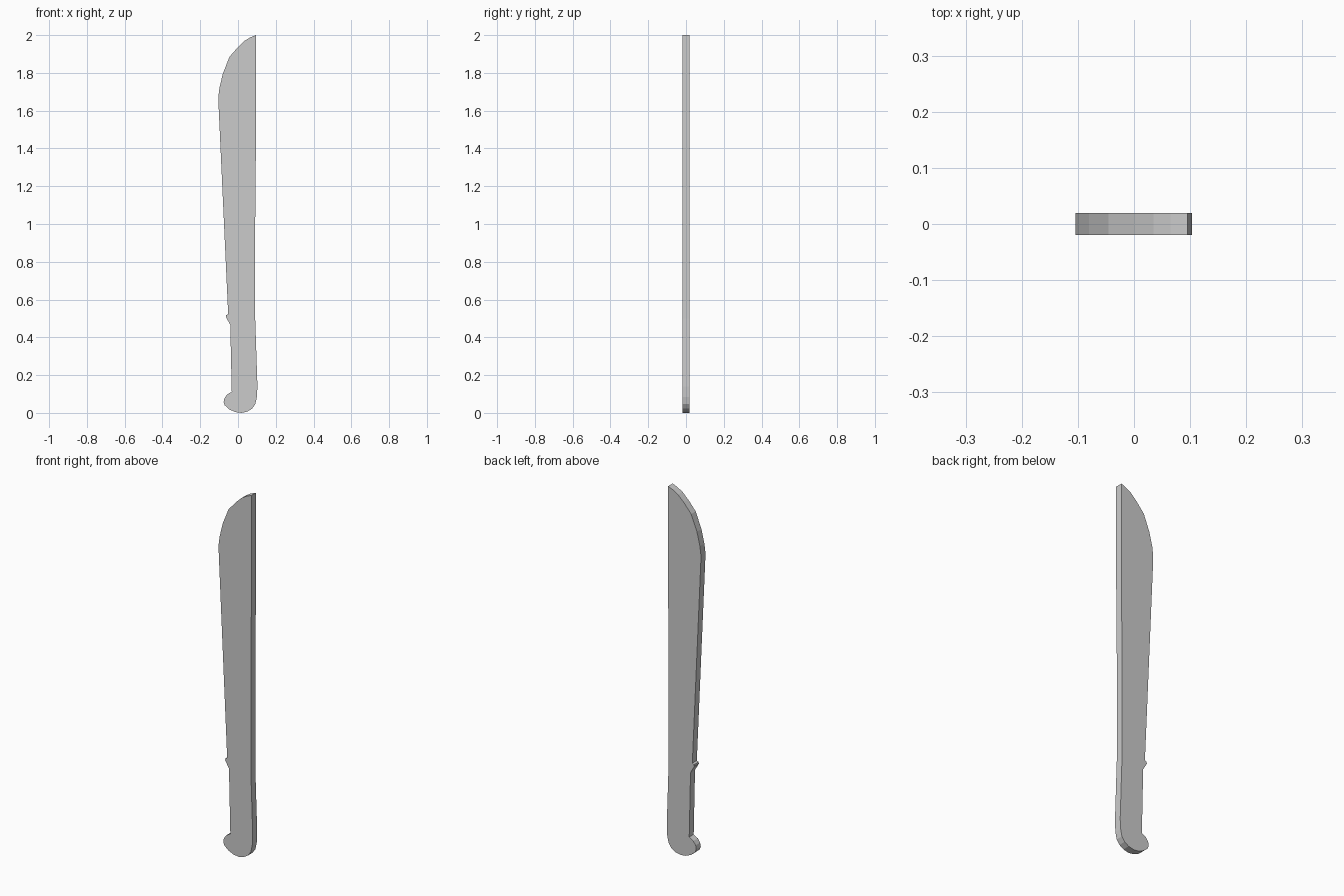
import bpy
import bmesh

if "Cube" in bpy.data.objects:
    bpy.data.objects.remove(bpy.data.objects["Cube"])

HALF_THICKNESS = 0.0195

# Side outline as (x, z), counter-clockwise seen from the front
curved_tip = [(0.095, 2.0), (0.065, 1.988), (0.035, 1.97), (0.0, 1.937), (-0.045, 1.885),
              (-0.08, 1.797), (-0.098, 1.722), (-0.104, 1.675), (-0.103, 1.63)]
finger_guard = [(-0.052, 0.522), (-0.063, 0.517), (-0.064, 0.507), (-0.041, 0.467)]
grip_and_pommel = [(-0.033, 0.112), (-0.058, 0.097), (-0.072, 0.077), (-0.076, 0.058),
                   (-0.07, 0.04), (-0.045, 0.018), (-0.013, 0.004), (0.018, 0.0),
                   (0.05, 0.007), (0.075, 0.023), (0.092, 0.047), (0.1, 0.085), (0.103, 0.14)]
spine = [(0.091, 0.5), (0.091, 1.0), (0.095, 1.45)]


def extruded_profile(name, outline, half):
    """Flat plate: a closed x/z outline given thickness along y."""
    bm = bmesh.new()
    face = bm.faces.new([bm.verts.new((x, -half, z)) for x, z in outline])
    result = bmesh.ops.extrude_face_region(bm, geom=[face])
    moved = [v for v in result["geom"] if isinstance(v, bmesh.types.BMVert)]
    bmesh.ops.translate(bm, verts=moved, vec=(0, 2 * half, 0))
    bmesh.ops.recalc_face_normals(bm, faces=bm.faces)
    mesh = bpy.data.meshes.new(name)
    bm.to_mesh(mesh)
    bm.free()
    obj = bpy.data.objects.new(name, mesh)
    bpy.context.collection.objects.link(obj)
    return obj


# Blade, guard and handle are one continuous plate
extruded_profile("machete", curved_tip + finger_guard + grip_and_pommel + spine, HALF_THICKNESS)
